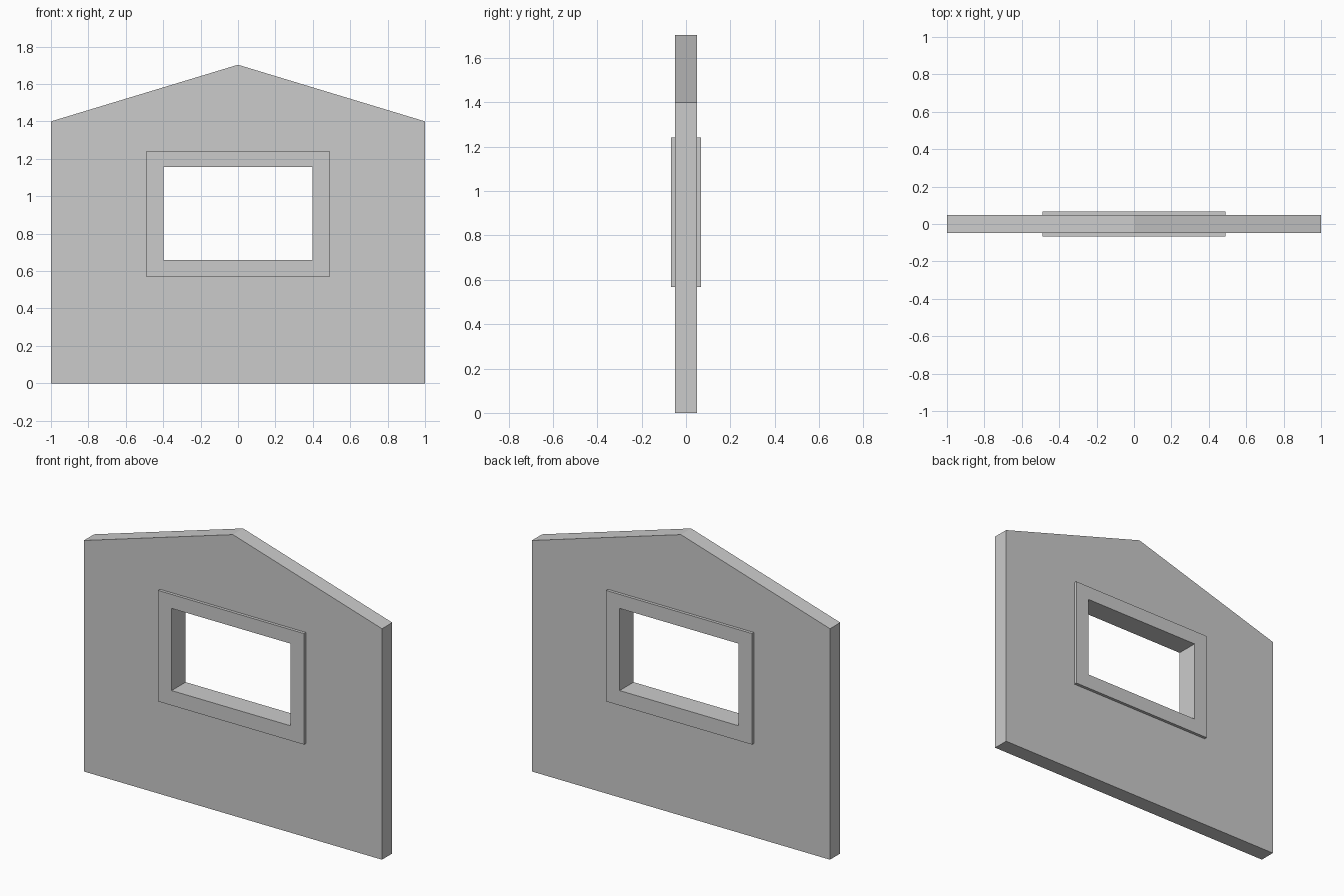
import bpy, bmesh

if "Cube" in bpy.data.objects:
    bpy.data.objects.remove(bpy.data.objects["Cube"])


def rect(half_width, z0, z1):
    return [(-half_width, z0), (half_width, z0), (half_width, z1), (-half_width, z1)]


def pierced_panel(name, outline, hole, half_depth):
    """Extrude an x-z outline with one hole, centred on y = 0."""
    bm = bmesh.new()
    for loop in (outline, hole):
        vs = [bm.verts.new((x, -half_depth, z)) for x, z in loop]
        for a, b in zip(vs, vs[1:] + vs[:1]):
            bm.edges.new((a, b))
    bmesh.ops.triangle_fill(bm, edges=bm.edges[:], use_beauty=True, normal=(0, -1, 0))
    ext = bmesh.ops.extrude_face_region(bm, geom=bm.faces[:], use_keep_orig=True)
    moved = [g for g in ext["geom"] if isinstance(g, bmesh.types.BMVert)]
    bmesh.ops.translate(bm, verts=moved, vec=(0, 2 * half_depth, 0))
    bmesh.ops.recalc_face_normals(bm, faces=bm.faces[:])
    mesh = bpy.data.meshes.new(name)
    bm.to_mesh(mesh)
    bm.free()
    obj = bpy.data.objects.new(name, mesh)
    bpy.context.collection.objects.link(obj)
    return obj


# Gabled wall; its hole edge is buried inside the window frame
gable = [(-1, 0), (1, 0), (1, 1.40), (0, 1.703), (-1, 1.40)]
pierced_panel("gable_wall", gable, rect(0.445, 0.61, 1.20), 0.049)

# Window frame, standing proud of the wall on both sides
pierced_panel("window_frame", rect(0.489, 0.568, 1.241), rect(0.398, 0.658, 1.156), 0.067)
